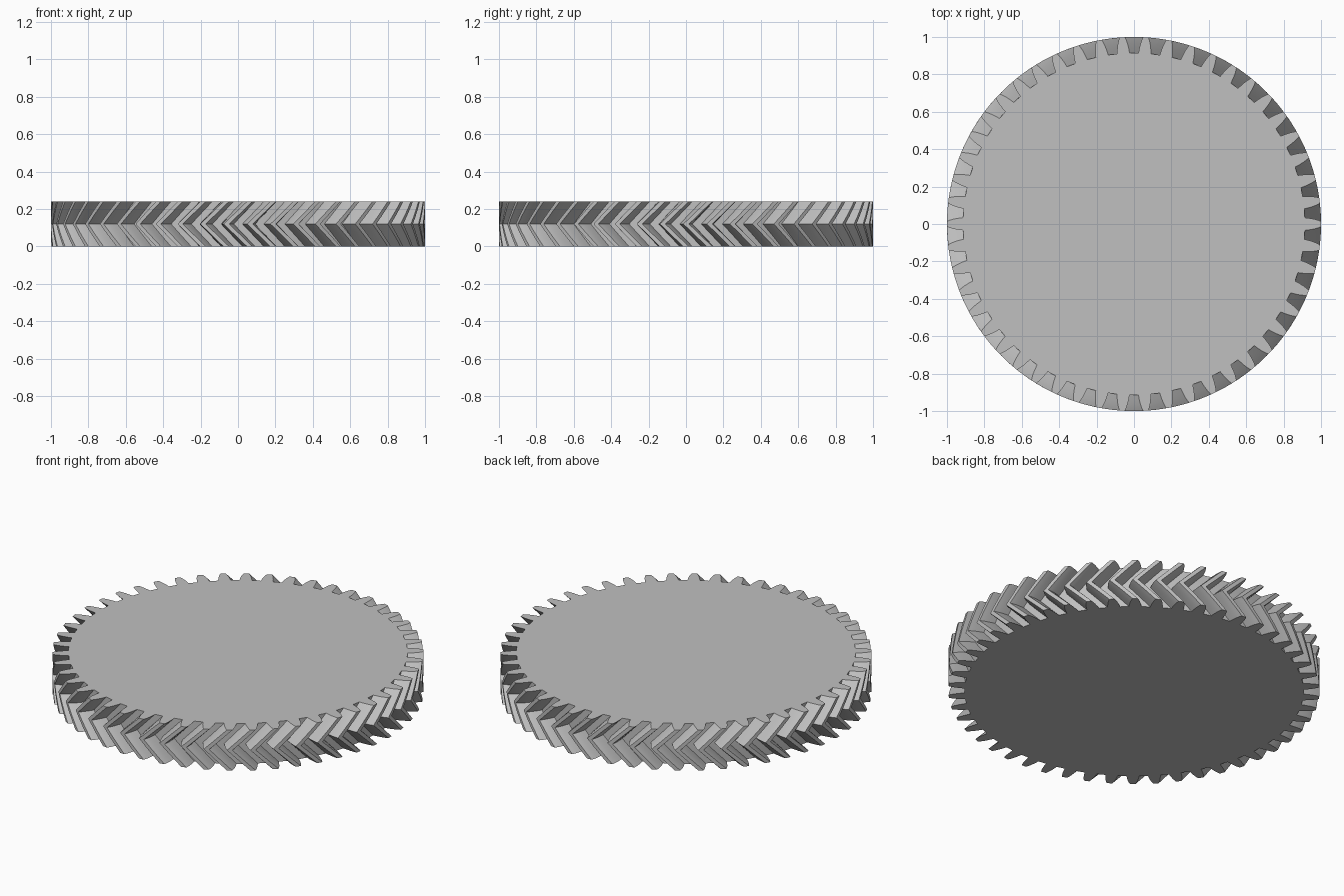
import bpy
import bmesh
import math

cube = bpy.data.objects.get("Cube")
if cube:
    bpy.data.objects.remove(cube, do_unlink=True)

TEETH = 50
HEIGHT = 0.24
TWIST = 0.125          # turn of the teeth from each face to mid height
STEPS = 3              # layers in each half
PITCH = 2 * math.pi / TEETH

# Tooth flank: radius and half angle, from root to tip
FLANK = [(0.914, 0.037), (0.94, 0.0325), (0.965, 0.027), (0.985, 0.0208), (1.0, 0.0147)]
TOOTH = [(r, -a) for r, a in FLANK] + [(r, a) for r, a in reversed(FLANK)]


def gear_ring(bm, z, turn):
    """One toothed outline at height z, turned about the axis."""
    ring = []
    for i in range(TEETH):
        for r, a in TOOTH:
            angle = i * PITCH + a + turn
            ring.append(bm.verts.new((r * math.cos(angle), r * math.sin(angle), z)))
    return ring


# Steel material
steel = bpy.data.materials.new("steel grey")
steel.use_nodes = True
colour = (0.53, 0.53, 0.53, 1.0)
steel.diffuse_color = colour
steel.node_tree.nodes["Principled BSDF"].inputs["Base Color"].default_value = colour

# Herringbone gear: twisted one way up to mid height, then back again
bm = bmesh.new()
rings = []
for k in range(2 * STEPS + 1):
    turn = -TWIST * (1 - abs(k - STEPS) / STEPS)
    rings.append(gear_ring(bm, HEIGHT * k / (2 * STEPS), turn))

for low, high in zip(rings, rings[1:]):
    n = len(low)
    for i in range(n):
        j = (i + 1) % n
        bm.faces.new((low[i], low[j], high[j], high[i]))

# Flat end faces
bm.faces.new(list(reversed(rings[0])))
bm.faces.new(rings[-1])

mesh = bpy.data.meshes.new("herringbone_gear")
bm.to_mesh(mesh)
bm.free()
mesh.materials.append(steel)
gear = bpy.data.objects.new("herringbone_gear", mesh)
bpy.context.collection.objects.link(gear)

# Smooth flanks, sharp tooth edges
bpy.ops.object.select_all(action='DESELECT')
gear.select_set(True)
bpy.context.view_layer.objects.active = gear
bpy.ops.object.shade_smooth_by_angle(angle=math.radians(20))
